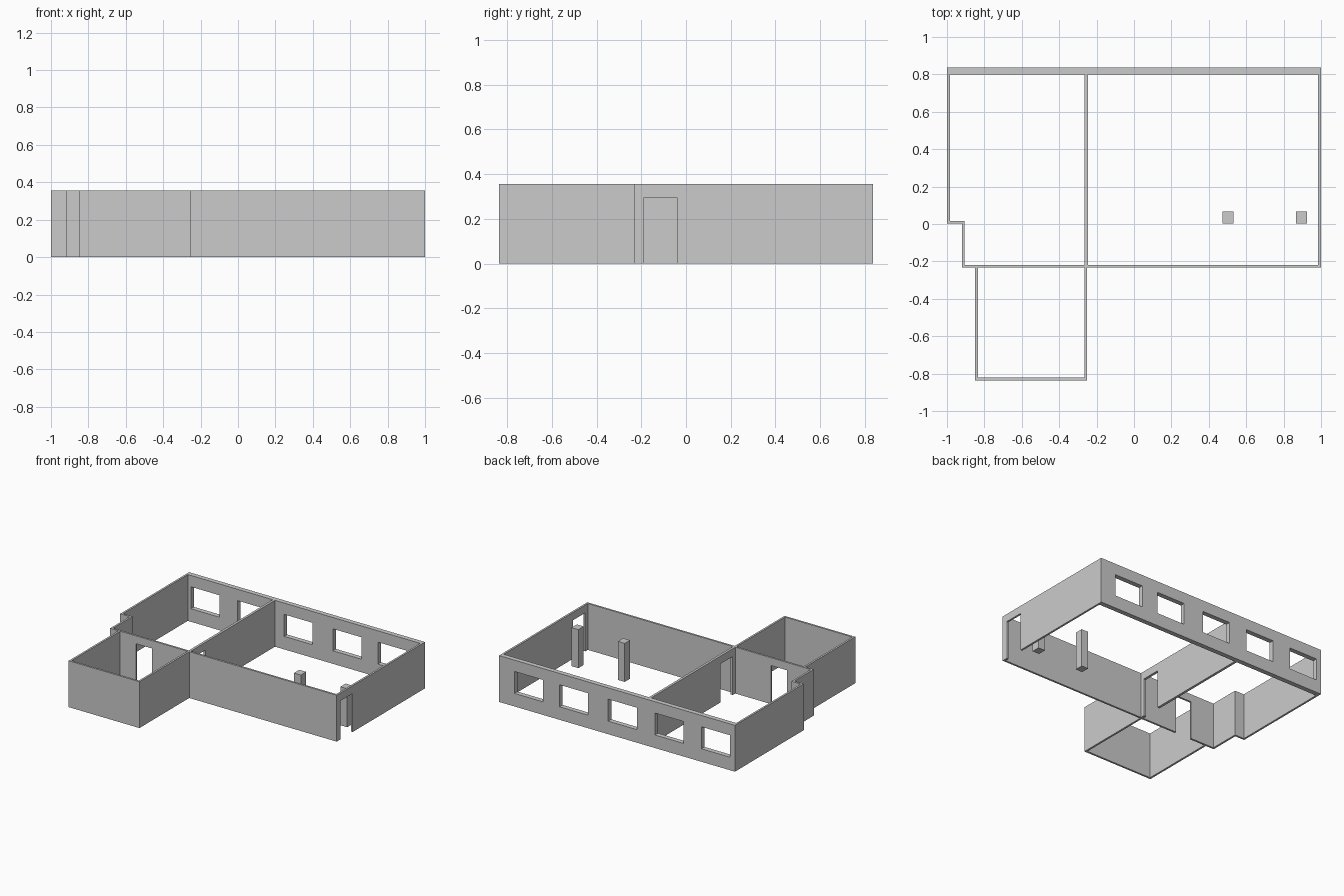
import bpy, bmesh

if "Cube" in bpy.data.objects:
    bpy.data.objects.remove(bpy.data.objects["Cube"])

H = 0.355        # wall height
DOOR_H = 0.295   # door and column height
T = 0.015        # thin wall thickness


def prism(name, outline, z0, z1):
    """Extrude a floor outline from z0 to z1."""
    bm = bmesh.new()
    face = bm.faces.new([bm.verts.new((x, y, z0)) for x, y in outline])
    ext = bmesh.ops.extrude_face_region(bm, geom=[face])
    verts = [v for v in ext["geom"] if isinstance(v, bmesh.types.BMVert)]
    bmesh.ops.translate(bm, verts=verts, vec=(0, 0, z1 - z0))
    bmesh.ops.recalc_face_normals(bm, faces=bm.faces)
    me = bpy.data.meshes.new(name)
    bm.to_mesh(me)
    bm.free()
    ob = bpy.data.objects.new(name, me)
    bpy.context.collection.objects.link(ob)
    return ob


def box(name, x0, x1, y0, y1, z0, z1):
    return prism(name, [(x0, y0), (x1, y0), (x1, y1), (x0, y1)], z0, z1)


# outer outline of the whole floor plan
B, F, A = 0.836, -0.233, -0.836   # back, main front and annex front
walls = prism("walls", [
    (-1, B), (-1, 0.002), (-0.92, 0.002), (-0.92, F), (-0.85, F),
    (-0.85, A), (-0.25, A), (-0.25, F), (1, F), (1, B)], 0, H)

# room hollows
yb, yf = 0.799, F + T
cutters = [
    prism("left_room_cut", [
        (-1 + T, yb), (-1 + T, 0.002 + T), (-0.92 + T, 0.002 + T),
        (-0.92 + T, yf), (-0.265, yf), (-0.265, yb)], -0.1, H + 0.1),
    box("right_room_cut", -0.246, 1 - T, yf, yb, -0.1, H + 0.1),
    box("annex_cut", -0.85 + T, -0.265, A + T, F, -0.1, H + 0.1),
]

# doorways: right wall, partition, annex
cutters += [
    box("right_door_cut", 0.95, 1.1, -0.187, -0.04, -0.1, DOOR_H),
    box("partition_door_cut", -0.31, -0.2, -0.187, -0.04, -0.1, DOOR_H),
    box("annex_door_cut", -0.703, -0.566, F - 0.05, yf + 0.05, -0.1, DOOR_H),
]

# five windows in the thick back wall
for cx in (0.747, 0.366, -0.047, -0.443, -0.838):
    cutters.append(box("window_cut", cx - 0.121, cx + 0.121,
                       0.75, 0.9, 0.1, 0.268))

for c in cutters:
    c.hide_render = True
    m = walls.modifiers.new(c.name, 'BOOLEAN')
    m.operation, m.solver, m.object = 'DIFFERENCE', 'EXACT', c

# bake the cuts and remove the cutters
dg = bpy.context.evaluated_depsgraph_get()
dg.update()
mesh = bpy.data.meshes.new_from_object(walls.evaluated_get(dg))
walls.modifiers.clear()
walls.data = mesh
for c in cutters:
    bpy.data.objects.remove(c)

# free-standing columns
for name, x in (("inner_column", 0.473), ("outer_column", 0.866)):
    box(name, x, x + 0.058, 0.002, 0.066, 0, DOOR_H)
